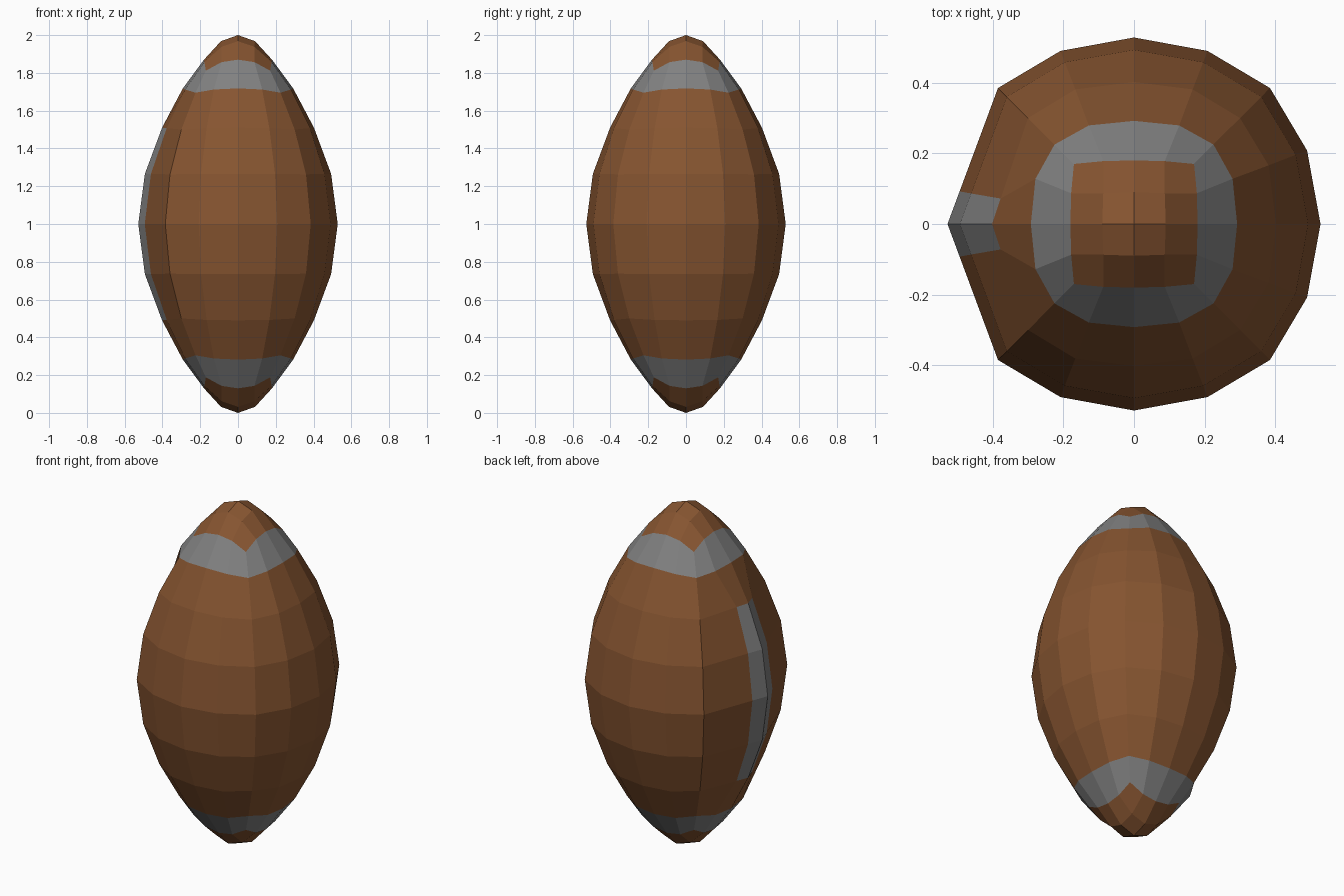
import bpy, bmesh
from mathutils import Vector

if "Cube" in bpy.data.objects:
    bpy.data.objects.remove(bpy.data.objects["Cube"])


def material(name, colour):
    m = bpy.data.materials.new(name)
    m.diffuse_color = (*colour, 1)
    m.use_nodes = True
    m.node_tree.nodes["Principled BSDF"].inputs["Base Color"].default_value = m.diffuse_color
    return m


brown = material("brown_leather", (0.24, 0.09, 0.03))
grey = material("grey_paint", (0.22, 0.22, 0.22))

# Ring profile from equator up: (mid r, mid z), (quarter side, quarter r, z), (corner, z)
PROFILE = [
    (0.528, 0.00, 0.208, 0.490, 0.000, 0.385, 0.000),
    (0.493, 0.265, 0.196, 0.458, 0.265, 0.360, 0.263),
    (0.402, 0.510, 0.166, 0.381, 0.508, 0.300, 0.500),
    (0.292, 0.718, 0.128, 0.279, 0.712, 0.225, 0.695),
    (0.180, 0.870, 0.087, 0.178, 0.857, 0.170, 0.812),
]


def turn(x, y, z, n):
    for _ in range(n):
        x, y = -y, x
    return Vector((x, y, z))


def ring(row, side):
    """16 points around the ball; side is +1 above the equator, -1 below."""
    r, z, qs, qr, qz, c, cz = row
    pts = []
    for n in range(4):
        for x, y, h in ((r, 0, z), (qr, qs, qz), (c, c, cz), (qs, qr, qz)):
            pts.append(turn(x, y, 1 + side * h, n))
    # the lace strip is narrowed and lies flat on the -x side
    if z < 0.6:
        for q, k in ((7, 6), (9, 10)):
            pts[q] = pts[8].lerp(pts[k], 0.24)
    return pts


parts = {"ball_panels": [], "end_stripes": [], "lace_strip": []}

for side in (1, -1):
    rings = [ring(row, side) for row in PROFILE]
    # side panels, stripes and laces
    for j in range(4):
        for i in range(16):
            k = (i + 1) % 16
            quad = [rings[j][i], rings[j][k], rings[j + 1][k], rings[j + 1][i]]
            part = "ball_panels"
            if j == 3:
                part = "end_stripes"
            elif j < 2 and i in (7, 8):
                part = "lace_strip"
            parts[part].append(quad[::side])
    # end cap, four 2 x 2 quarters
    rim = rings[4]
    for n in range(4):
        mid, q1, cor, q2, nxt = (rim[(4 * n + i) % 16] for i in range(5))
        tip = Vector((0, 0, 1 + side))
        a = turn(0.090, 0, 1 + side * 0.968, n)
        b = turn(0, 0.090, 1 + side * 0.968, n)
        c = turn(0.087, 0.087, 1 + side * 0.938, n)
        for quad in ([tip, a, c, b], [a, mid, q1, c], [c, q1, cor, q2], [b, c, q2, nxt]):
            parts["ball_panels"].append(quad[::side])

for name, quads in parts.items():
    bm = bmesh.new()
    for quad in quads:
        bm.faces.new([bm.verts.new(p) for p in quad])
    bmesh.ops.remove_doubles(bm, verts=bm.verts, dist=0.0005)
    mesh = bpy.data.meshes.new(name)
    bm.to_mesh(mesh)
    bm.free()
    mesh.materials.append(brown if name == "ball_panels" else grey)
    bpy.context.collection.objects.link(bpy.data.objects.new(name, mesh))
